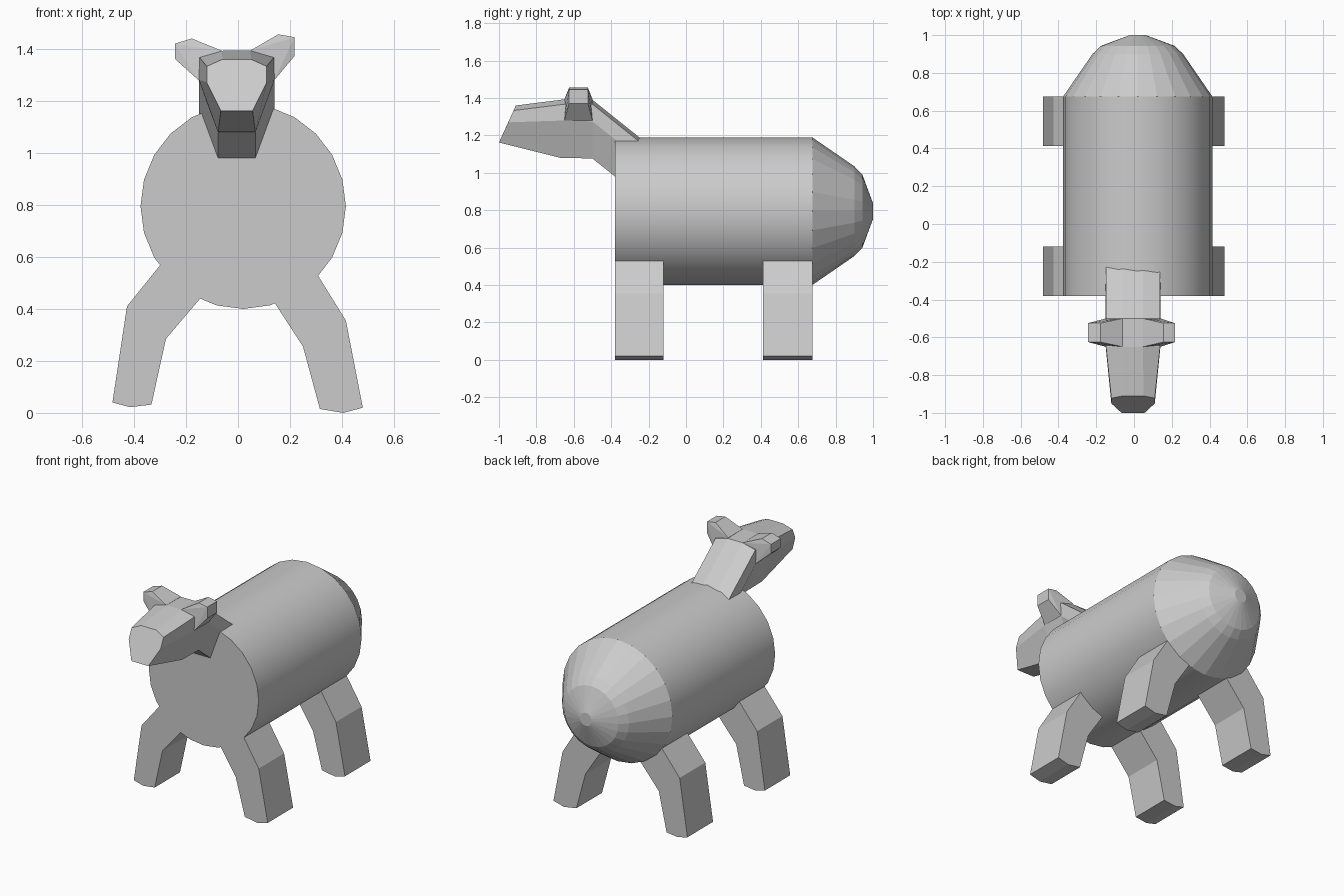
import bpy, bmesh, math

if "Cube" in bpy.data.objects:
    bpy.data.objects.remove(bpy.data.objects["Cube"])


def finish(name, bm):
    bmesh.ops.recalc_face_normals(bm, faces=bm.faces[:])
    mesh = bpy.data.meshes.new(name)
    bm.to_mesh(mesh)
    bm.free()
    ob = bpy.data.objects.new(name, mesh)
    bpy.context.collection.objects.link(ob)
    return ob


def loft(name, rings, cap_start=True, cap_end=True):
    """Bridge rings of equal point count, optionally closing the ends."""
    bm = bmesh.new()
    loops = [[bm.verts.new(p) for p in ring] for ring in rings]
    n = len(loops[0])
    for a, b in zip(loops, loops[1:]):
        for i in range(n):
            j = (i + 1) % n
            bm.faces.new((a[i], a[j], b[j], b[i]))
    if cap_start:
        bm.faces.new(loops[0])
    if cap_end:
        bm.faces.new(loops[-1])
    return finish(name, bm)


def circle(y, r, n=24):
    return [(0.02 + r * math.cos(math.tau * i / n), y,
             0.795 + r * math.sin(math.tau * i / n)) for i in range(n)]


# Barrel body and faceted rump
R = 0.395
body = loft("body", [circle(-0.38, R), circle(0.675, R)], cap_end=False)
for poly in body.data.polygons:
    poly.use_smooth = len(poly.vertices) == 4
for edge in body.data.edges:  # crisp front rim
    if all(body.data.vertices[v].co.y < 0 for v in edge.vertices):
        edge.use_edge_sharp = True
loft("rump", [circle(0.675, R), circle(0.9, 0.24), circle(0.943, 0.195),
              circle(1.0, 0.042)], cap_start=False)

# Legs: bent front-view outlines extruded along y
outlines = {
    "left": [(-0.27, 0.60), (-0.302, 0.565), (-0.427, 0.41), (-0.483, 0.04),
             (-0.415, 0.022), (-0.333, 0.032), (-0.277, 0.285),
             (-0.147, 0.438), (-0.12, 0.47)],
    "right": [(0.29, 0.56), (0.31, 0.525), (0.415, 0.355), (0.48, 0.02),
              (0.405, 0.0), (0.315, 0.015), (0.25, 0.255),
              (0.143, 0.42), (0.13, 0.45)],
}
for end, y0, y1 in (("front", -0.38, -0.12), ("back", 0.412, 0.675)):
    for side, pts in outlines.items():
        loft(f"{end}_{side}_leg", [[(x, y, z) for x, z in pts] for y in (y0, y1)])


# Head and neck: mirrored eight-sided sections of (half width, y, z), top to bottom
def section(half):
    cx = -0.005
    return ([(cx + w, y, z) for w, y, z in half] +
            [(cx - w, y, z) for w, y, z in reversed(half)])


snout = [(0.055, -0.91, 1.36), (0.115, -0.922, 1.333),
         (0.115, -0.95, 1.27), (0.061, -1.0, 1.162)]
brow = [(0.053, -0.65, 1.393), (0.143, -0.65, 1.367),
        (0.145, -0.65, 1.28), (0.072, -0.67, 1.08)]
nape = [(0.053, -0.5, 1.39), (0.143, -0.5, 1.367),
        (0.145, -0.5, 1.275), (0.072, -0.5, 1.077)]
neck = [(w, y + 0.33, z - 0.264) for w, y, z in nape]
loft("head_and_neck", [section(s) for s in (snout, brow, nape, neck)])

# Ears: tapered wedges growing out of the upper sides of the head
ears = {
    "left": ([(-0.06, 1.392), (-0.149, 1.277)],
             [(-0.178, 1.44), (-0.243, 1.42), (-0.243, 1.362)]),
    "right": ([(0.048, 1.394), (0.14, 1.28)],
              [(0.155, 1.456), (0.217, 1.445), (0.217, 1.372)]),
}
for side, (base, tip) in ears.items():
    bm = bmesh.new()
    for pts, ys in ((base, (-0.65, -0.5)), (tip, (-0.625, -0.525))):
        for x, z in pts:
            for y in ys:
                bm.verts.new((x, y, z))
    bmesh.ops.convex_hull(bm, input=bm.verts[:])
    finish(f"{side}_ear", bm)
